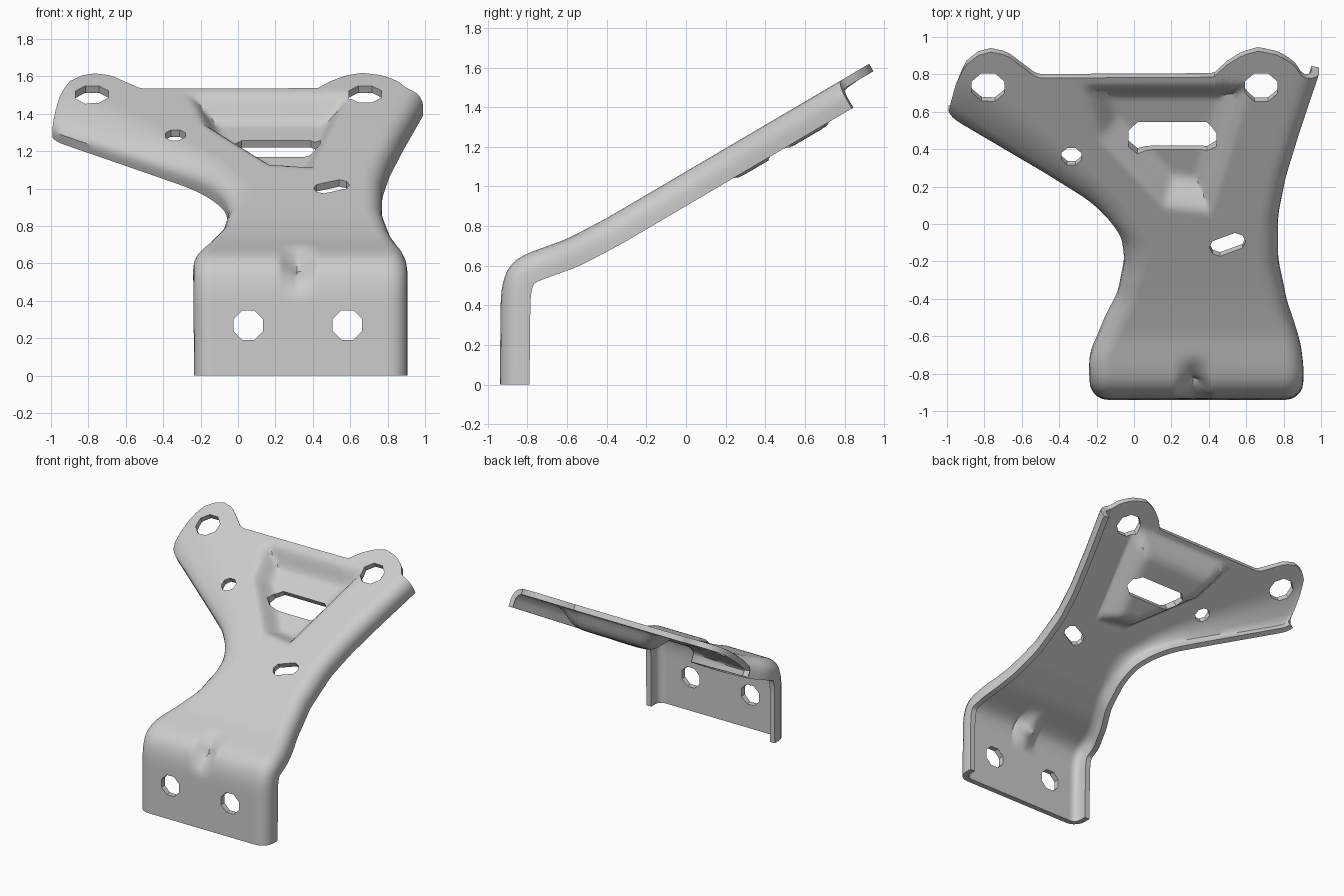
import bpy, bmesh, math
from mathutils import Vector, Matrix

if "Cube" in bpy.data.objects:
    bpy.data.objects.remove(bpy.data.objects["Cube"])

THICK, RADIUS, DEPTH, KNOT = 0.043, 0.095, 0.15, 1.6

# Side profile of the sheet (y, z), from the foot up over the bend
profile = [(-.94, 0), (-.935, .45), (-.92, .54), (-.885, .61), (-.82, .655),
           (-.6, .735), (-.4, .84), (1.1, 1.722)]
dist = [0]
for a, b in zip(profile, profile[1:]):
    dist.append(dist[-1] + math.dist(a, b))


def interp(t, pts):
    for (a, p), (b, q) in zip(pts, pts[1:]):
        if t <= b:
            return p + (q - p) * max(0, t - a) / (b - a)
    return pts[-1][1]


def soft(t, pts, w=.04):
    return sum(interp(t + k * w, pts) for k in (-1, -.5, 0, .5, 1)) / 5


def smooth(t):
    t = min(1, max(0, t))
    return t * t * (3 - 2 * t)


to_y = list(zip(dist, [p[0] for p in profile]))
to_z = list(zip(dist, [p[1] for p in profile]))
from_y = list(zip([p[0] for p in profile], dist))


def frame(d):
    """Point, tangent and outward normal of the profile at arc length d."""
    def at(s):
        if s < .1:
            return Vector((0, interp(s, to_y), s))
        return Vector((0, soft(s, to_y), soft(s, to_z)))
    t = (at(d + .02) - at(max(0, d - .02))).normalized()
    return at(d), t, Vector((0, -t.z, t.y))


# Side outlines and rear edge, given as seen from above
left = [(-.94, -.235), (-.8, -.24), (-.73, -.235), (-.59, -.17), (-.43, -.085),
        (-.25, -.05), (-.12, -.065), (-.02, -.13), (.08, -.235), (.18, -.4), (.53, -.995)]
right = [(-.94, .905), (-.8, .905), (-.68, .89), (-.49, .82), (-.26, .77),
         (0, .77), (.2, .81), (.46, .89), (.77, .995)]
rear = [(-1, .53), (-.975, .66), (-.95, .76), (-.9, .85), (-.84, .9), (-.77, .92), (-.68, .9),
        (-.6, .84), (-.52, .78), (.43, .785), (.5, .85), (.58, .9), (.67, .925),
        (.78, .9), (.86, .85), (.91, .78), (1, .76)]
left, right = ([(interp(y, from_y), x) for y, x in side] for side in (left, right))
rear = [(x, interp(y, from_y)) for x, y in rear]

# Pressed pocket outline
pocket = [(-.28, .75), (-.2, .45), (.15, .08), (.42, .05), (.63, .75)]


def pressed(x, y, d):
    """How far the sheet is pushed in by the pocket and the bend dent."""
    inset = 9
    for (ax, ay), (bx, by) in zip(pocket, pocket[1:] + pocket[:1]):
        ex, ey = bx - ax, by - ay
        inset = min(inset, (ex * (y - ay) - ey * (x - ax)) / math.hypot(ex, ey))
    dent = max(0, 1 - abs(x - .32) / .1) * max(0, 1 - abs(d - .62) / .19)
    return .12 * smooth(inset / .14) + .085 * dent


def columns(xl, xr, rl, rr):
    """Cross-section as (x, drop): flange, rolled edge, flat, rolled edge, flange."""
    arc = [k * math.pi / 10 for k in range(1, 6)]
    roll = [(math.sin(a), RADIUS * (1 - math.cos(a))) for a in arc] + [(1, .125), (1, DEPTH)]
    a, b, n = xl + rl, xr - rr, 54
    return ([(a - rl * s, h) for s, h in reversed(roll)]
            + [(a + (b - a) * k / n, 0) for k in range(n + 1)]
            + [(b + rr * s, h) for s, h in roll])


# Bracket sheet
bm = bmesh.new()
LOW, HIGH = 44, 34
ends = [interp(x, rear) for x, _ in columns(-.995, .995, RADIUS, RADIUS)]
grid = []
for i in range(LOW + HIGH + 1):
    t = max(0, i - LOW) / HIGH
    base = KNOT * min(1, i / LOW)
    ds = [base + (e - KNOT) * t for e in ends]
    wide = 1 + .5 * smooth((base - 1.2) / .3) * (1 - smooth((t - .5) / .5))
    section = columns(soft(ds[0], left), soft(ds[-1], right), RADIUS * wide, RADIUS)
    row = []
    for d, (x, drop) in zip(ds, section):
        p, _, n = frame(d)
        p = p - n * (drop + (pressed(x, p.y, d) if drop == 0 else 0))
        row.append(bm.verts.new((x, p.y, max(0, p.z))))
    grid.append(row)
for lo, hi in zip(grid, grid[1:]):
    for j in range(len(lo) - 1):
        bm.faces.new((lo[j], lo[j + 1], hi[j + 1], hi[j]))
mesh = bpy.data.meshes.new("bracket")
bm.to_mesh(mesh)
bm.free()
bracket = bpy.data.objects.new("bracket", mesh)
bpy.context.collection.objects.link(bracket)

steel = bpy.data.materials.new("light_grey_steel")
steel.use_nodes = True
colour = (.6, .6, .6, 1)
steel.diffuse_color = colour
steel.node_tree.nodes["Principled BSDF"].inputs["Base Color"].default_value = colour
mesh.materials.append(steel)

solid = bracket.modifiers.new("sheet_thickness", "SOLIDIFY")
solid.thickness, solid.offset = THICK, -1


# Holes: octagons, stretched into slots where a length is given
def cutter(name, x, d, radius, length=0, turn=0):
    p, t, n = frame(d)
    bm = bmesh.new()
    ring = []
    for k in range(8):
        a = math.pi * (k + .5) / 4
        u = radius * math.cos(a) + math.copysign(length / 2, math.cos(a))
        ring.append(bm.verts.new((u, radius * math.sin(a), -.3)))
    face = bm.faces.new(ring)
    out = bmesh.ops.extrude_face_region(bm, geom=[face])["geom"]
    bmesh.ops.translate(bm, vec=(0, 0, .5), verts=[v for v in out if isinstance(v, bmesh.types.BMVert)])
    bmesh.ops.recalc_face_normals(bm, faces=bm.faces)
    axes = Matrix((Vector((1, 0, 0)), t, n)).transposed().to_4x4()
    bm.transform(Matrix.Translation((x, p.y, p.z)) @ axes @ Matrix.Rotation(turn, 4, "Z"))
    me = bpy.data.meshes.new(name)
    bm.to_mesh(me)
    bm.free()
    me.materials.append(steel)
    ob = bpy.data.objects.new(name, me)
    ob.hide_render = True
    bpy.context.collection.objects.link(ob)
    cut = bracket.modifiers.new(name, "BOOLEAN")
    cut.object, cut.operation, cut.solver = ob, "DIFFERENCE", "EXACT"
    return ob


def on_slope(y):
    return interp(y, from_y)


cutters = [
    cutter("left_foot_hole", .585, .27, .085),
    cutter("right_foot_hole", .055, .27, .085),
    cutter("left_ear_hole", .68, on_slope(.73), .095),
    cutter("right_ear_hole", -.78, on_slope(.73), .095),
    cutter("small_hole", -.335, on_slope(.36), .058),
    cutter("pocket_slot", .205, on_slope(.41), .092, .3),
    cutter("neck_slot", .5, on_slope(-.11), .055, .09, .4),
]
bpy.ops.object.select_all(action="DESELECT")
bracket.select_set(True)
bpy.context.view_layer.objects.active = bracket
for m in list(bracket.modifiers):
    bpy.ops.object.modifier_apply(modifier=m.name)
for ob in cutters:
    bpy.data.objects.remove(ob)
bpy.ops.object.shade_smooth_by_angle(angle=math.radians(35))
